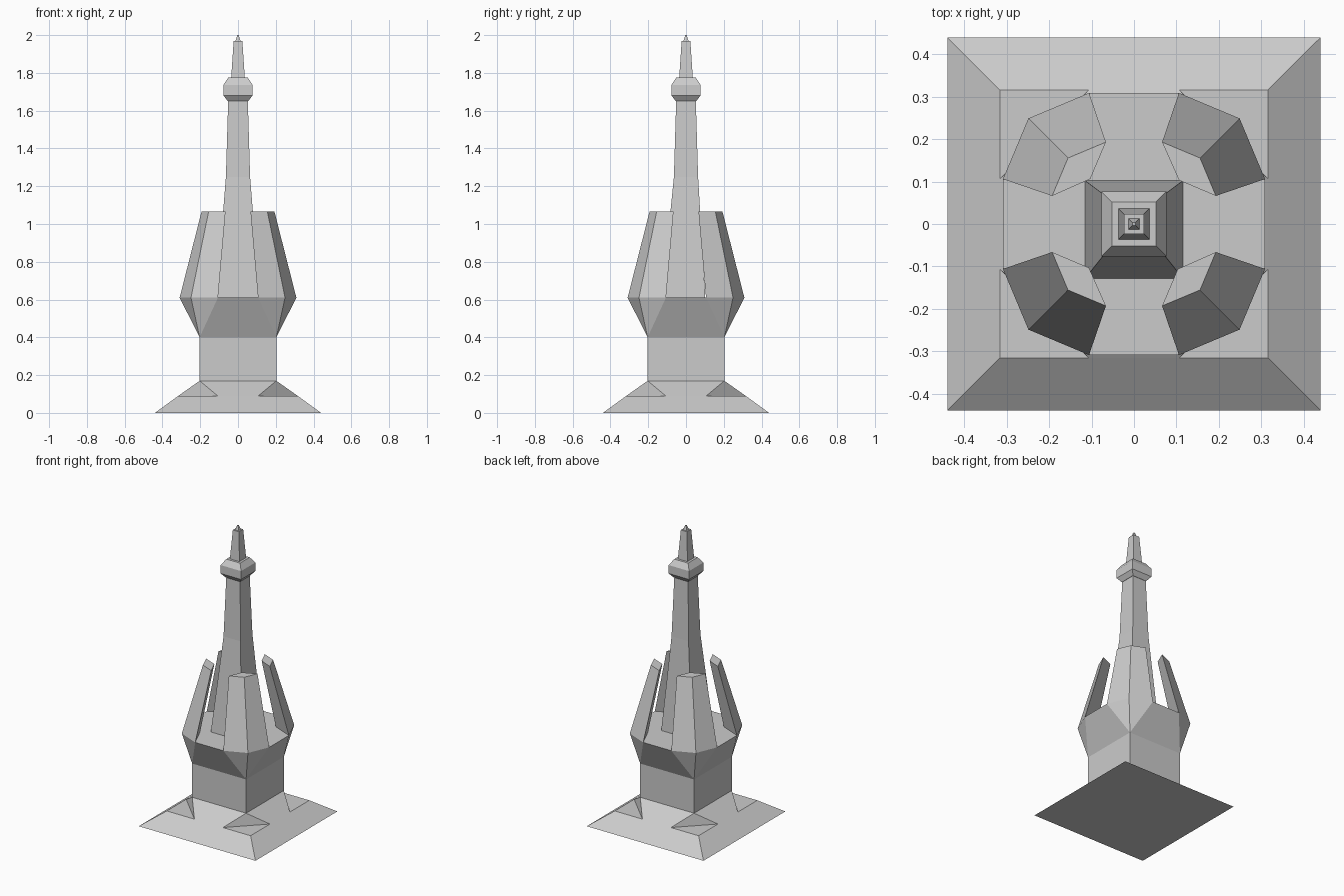
import bpy, bmesh

if "Cube" in bpy.data.objects:
    bpy.data.objects.remove(bpy.data.objects["Cube"])


def finish(name, bm):
    bmesh.ops.remove_doubles(bm, verts=bm.verts, dist=1e-4)
    bmesh.ops.recalc_face_normals(bm, faces=bm.faces)
    me = bpy.data.meshes.new(name)
    bm.to_mesh(me)
    bm.free()
    ob = bpy.data.objects.new(name, me)
    bpy.context.collection.objects.link(ob)
    return ob


def turn(p, n):
    """Rotate a point by n quarter turns about z."""
    x, y, z = p
    for _ in range(n):
        x, y = -y, x
    return (x, y, z)


def mirror(p):
    return (-p[0], p[1], p[2])


def fourfold(name, faces):
    """Repeat one quarter's faces around the z axis and weld them."""
    bm = bmesh.new()
    for n in range(4):
        for f in faces:
            bm.faces.new([bm.verts.new(turn(p, n)) for p in f])
    return finish(name, bm)


def square_loft(name, rings):
    """Stack of square rings: (half width, z, y offset)."""
    bm = bmesh.new()
    loops = [[bm.verts.new((sx * h, sy * h + oy, z))
              for sx, sy in ((-1, -1), (1, -1), (1, 1), (-1, 1))]
             for h, z, oy in rings]
    for a, b in zip(loops, loops[1:]):
        for i in range(4):
            j = (i + 1) % 4
            bm.faces.new((a[i], a[j], b[j], b[i]))
    bm.faces.new(loops[0][::-1])
    bm.faces.new(loops[-1])
    return finish(name, bm)


# Sloped base with notched corners
A, B, T = (.44, .44, 0), (.316, .316, .09), (.203, .203, .17)
P, Q = (.107, .316, .09), (.316, .107, .09)
fourfold("base_skirt", [
    [A, mirror(A), mirror(B), mirror(P), P, B],
    [P, mirror(P), mirror(T), T],
    [P, B, Q], [P, Q, T],
    [A, mirror(A), (0, 0, 0)],
    [T, mirror(T), (0, 0, .17)],
])

# Square shaft flaring into a twelve-sided crown
U, O = (.203, .203, .4), (0, 0, .61)
L, M, N = (.106, .309, .61), (.249, .249, .61), (.309, .106, .61)
fourfold("shaft_and_crown", [
    [T, mirror(T), mirror(U), U],
    [U, mirror(U), mirror(L), L],
    [U, L, M], [U, M, N],
    [L, mirror(L), O], [L, M, N, O],
    [T, mirror(T), (0, 0, .17)],
])

# Four tapering corner prongs around the spire
low = [L, M, N, (.17, .165, .61)]
high = [(x * .625, y * .625, 1.065) for x, y, z in low]
sides = [[low[i], low[(i + 1) % 4], high[(i + 1) % 4], high[i]] for i in range(4)]
fourfold("corner_prongs", sides + [low, high])

# Central spire, collar and pointed finial
square_loft("spire", [(.115, .61, -.013), (.064, 1.25, 0), (.052, 1.65, 0)])
square_loft("collar", [(.054, 1.65, 0), (.077, 1.68, 0), (.077, 1.737, 0), (.052, 1.775, 0)])
square_loft("finial", [(.036, 1.775, 0), (.023, 1.97, 0)])
square_loft("finial_tip", [(.013, 1.97, 0), (.004, 2.0, 0)])
